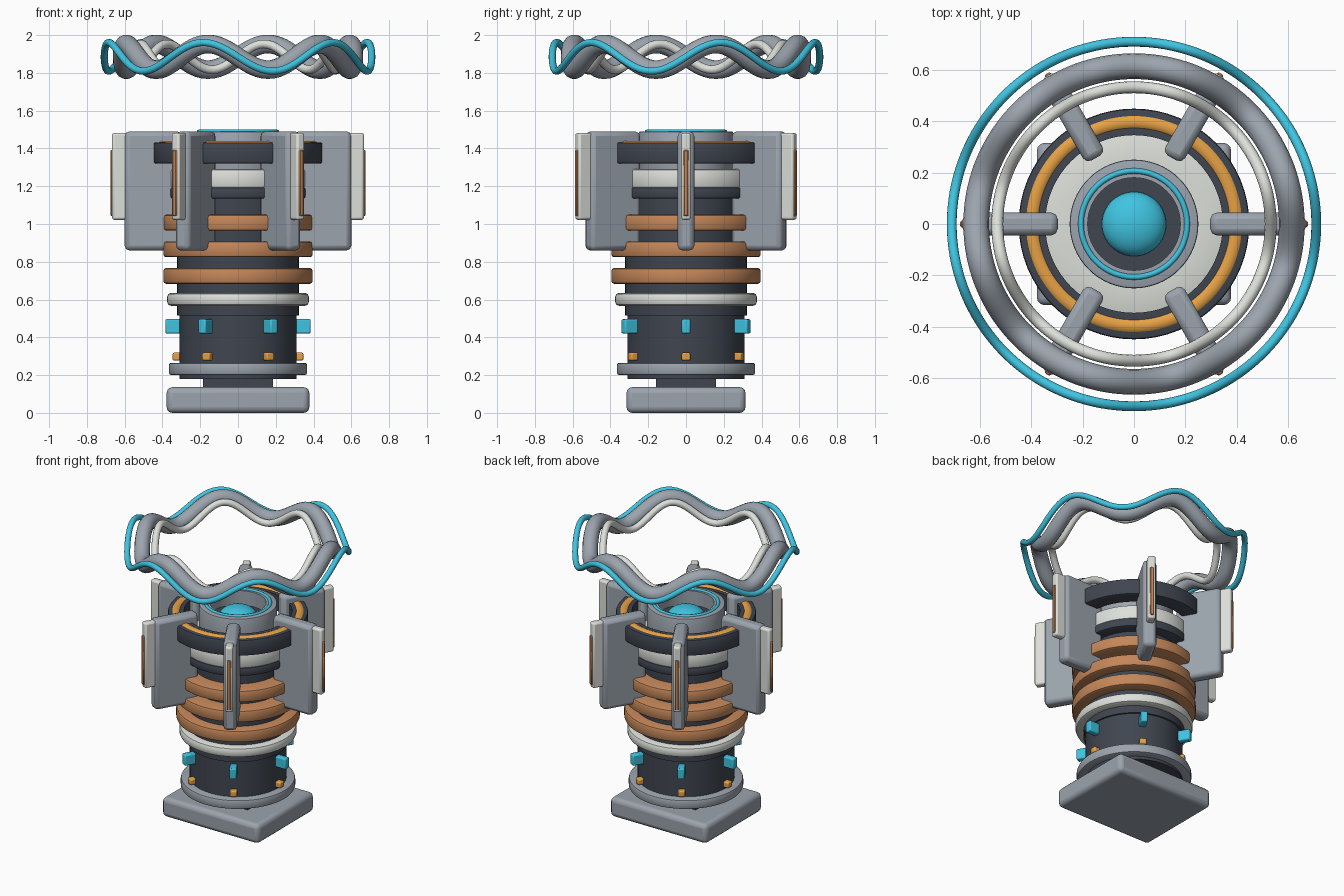
import bpy, bmesh
from math import sin, cos, pi, radians
from mathutils import Matrix

if "Cube" in bpy.data.objects:
    bpy.data.objects.remove(bpy.data.objects["Cube"])


def material(name, rgb):
    m = bpy.data.materials.new(name)
    m.diffuse_color = (*rgb, 1)
    m.use_nodes = True
    m.node_tree.nodes["Principled BSDF"].inputs["Base Color"].default_value = m.diffuse_color
    return m


STEEL = material("steel", (0.33, 0.37, 0.42))
DARK = material("dark_metal", (0.05, 0.06, 0.08))
WHITE = material("white", (0.72, 0.74, 0.70))
COPPER = material("copper", (0.55, 0.24, 0.10))
ORANGE = material("orange", (0.80, 0.36, 0.06))
TEAL = material("teal", (0.05, 0.55, 0.75))


def finish(name, bm, mat, bevel=0, segments=2):
    bmesh.ops.recalc_face_normals(bm, faces=bm.faces)
    me = bpy.data.meshes.new(name)
    bm.to_mesh(me)
    bm.free()
    ob = bpy.data.objects.new(name, me)
    bpy.context.collection.objects.link(ob)
    me.materials.append(mat)
    if bevel:
        b = ob.modifiers.new("bevel", "BEVEL")
        b.width, b.segments = bevel, segments
    bpy.ops.object.select_all(action="DESELECT")
    ob.select_set(True)
    bpy.context.view_layer.objects.active = ob
    bpy.ops.object.shade_smooth_by_angle(angle=radians(35))
    return ob


def box(name, centre, size, mat, bevel=0.0, segments=2, angle=0):
    bm = bmesh.new()
    bmesh.ops.create_cube(bm, size=1, matrix=Matrix.Rotation(angle, 4, "Z")
                          @ Matrix.Translation(centre) @ Matrix.Diagonal((*size, 1)))
    return finish(name, bm, mat, bevel, segments)


def sweep(name, rows, mat):
    """Join closed cross-section loops into a closed ring."""
    bm = bmesh.new()
    loops = [[bm.verts.new(p) for p in row] for row in rows]
    n, k = len(loops), len(loops[0])
    for i in range(n):
        a, b = loops[i], loops[(i + 1) % n]
        for j in range(k):
            bm.faces.new((a[j], b[j], b[(j + 1) % k], a[(j + 1) % k]))
    return finish(name, bm, mat)


def band(name, inner, outer, z0, z1, mat, c=0.012, steps=64):
    """Ring of rectangular section with softened outer edges."""
    d = c * 0.3
    prof = [(inner, z0), (outer - c, z0), (outer - d, z0 + d), (outer, z0 + c),
            (outer, z1 - c), (outer - d, z1 - d), (outer - c, z1), (inner, z1)]
    angles = [2 * pi * i / steps for i in range(steps)]
    return sweep(name, [[(r * cos(a), r * sin(a), z) for r, z in prof] for a in angles], mat)


def tube(name, major, minor, z, mat, wave=0.0, steps=144, sides=14):
    """Round tube on a circle, optionally waving up and down six times."""
    rows = []
    for i in range(steps):
        a = 2 * pi * i / steps
        rise = Matrix.Rotation(0, 3, "Z")
        t = (Matrix.Rotation(a, 3, "Z") @ rise).col[1].copy()
        t *= major
        t.z = 6 * wave * cos(6 * a)
        t.normalize()
        out = t.copy()
        out.x, out.y, out.z = cos(a), sin(a), 0
        up = out.cross(t)
        c = out * major
        c.z = z + wave * sin(6 * a)
        rows.append([c + minor * (out * cos(b) + up * sin(b))
                     for b in (2 * pi * j / sides for j in range(sides))])
    return sweep(name, rows, mat)


def drum(name, r, z0, z1, mat):
    bm = bmesh.new()
    bmesh.ops.create_cone(bm, cap_ends=True, segments=64, radius1=r, radius2=r, depth=z1 - z0,
                          matrix=Matrix.Translation((0, 0, (z0 + z1) / 2)))
    return finish(name, bm, mat)


# Base block and neck
box("base_block", (0, 0, 0.068), (0.755, 0.63, 0.136), STEEL, 0.03, 3)
box("base_neck", (0, 0, 0.16), (0.37, 0.315, 0.08), DARK)

# Core column
drum("lower_body", 0.31, 0.18, 0.53, DARK)
drum("middle_body", 0.322, 0.515, 0.88, DARK)
drum("upper_body", 0.285, 0.86, 1.25, DARK)

# Stacked bands
band("base_flange", 0.25, 0.366, 0.20, 0.265, STEEL)
band("white_lower_band", 0.25, 0.375, 0.567, 0.635, WHITE, 0.02)
for i, z in enumerate((0.725, 0.866, 1.007)):
    band(f"copper_coil_{i + 1}", 0.25, 0.395, z - 0.042, z + 0.042, COPPER, 0.015)
band("dark_upper_band", 0.25, 0.36, 1.135, 1.195, DARK)
band("white_upper_band", 0.24, 0.357, 1.19, 1.29, WHITE)

# Collar held by the fins, with its orange inlay
band("collar", 0.345, 0.448, 1.32, 1.432, DARK, 0.01)
tube("collar_inlay", 0.396, 0.036, 1.405, ORANGE)

# Open muzzle with a lens inside
band("muzzle_barrel", 0.18, 0.25, 1.22, 1.49, STEEL, 0.008)
drum("muzzle_floor", 0.185, 1.24, 1.39, DARK)
tube("muzzle_rim", 0.206, 0.011, 1.489, TEAL)
bm = bmesh.new()
bmesh.ops.create_uvsphere(bm, u_segments=40, v_segments=20, radius=0.125,
                          matrix=Matrix.Translation((0, 0, 1.39)) @ Matrix.Diagonal((1, 1, 0.6, 1)))
finish("lens", bm, TEAL)

# Six fins with edge plates, and studs on the lower body
for i in range(6):
    a = i * pi / 3
    box(f"fin_{i + 1}", (0.448, 0, 1.175), (0.304, 0.088, 0.63), STEEL, 0.025, 2, a)
    box(f"fin_plate_{i + 1}", (0.625, 0, 1.252), (0.084, 0.05, 0.46), WHITE, 0.012, 2, a)
    box(f"fin_strip_{i + 1}", (0.662, 0, 1.217), (0.026, 0.026, 0.35), COPPER, 0.005, 1, a)
    box(f"teal_stud_{i + 1}", (0.335, 0, 0.458), (0.10, 0.045, 0.076), TEAL, 0.008, 2, a)
    box(f"orange_stud_{i + 1}", (0.32, 0, 0.298), (0.052, 0.046, 0.042), ORANGE, 0.008, 2, a)

# Floating wavy halo
tube("halo_outer", 0.708, 0.019, 1.885, TEAL, 0.076)
tube("halo_main", 0.613, 0.05, 1.885, STEEL, 0.068)
tube("halo_inner", 0.531, 0.023, 1.885, WHITE, 0.068)
